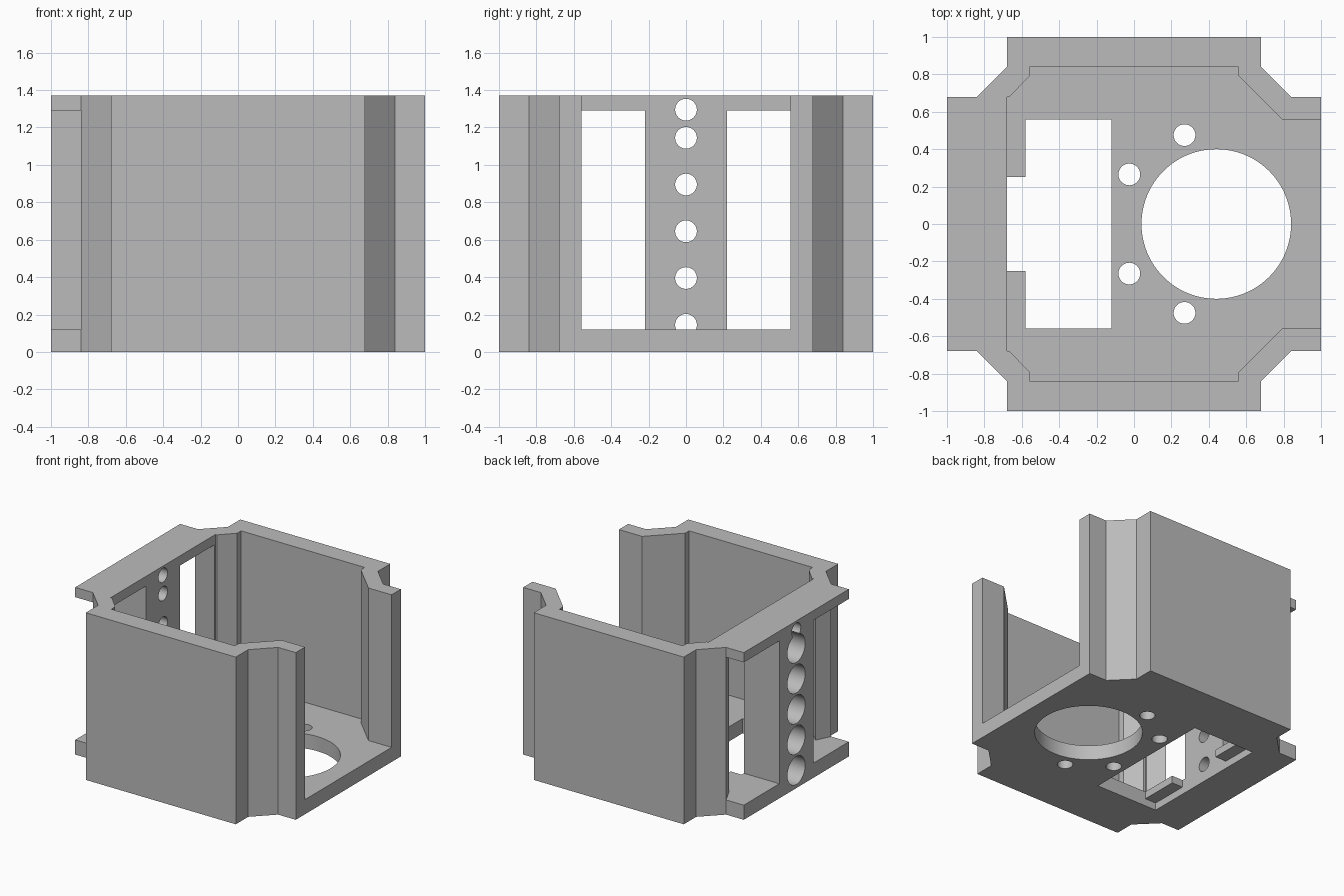
import bpy
import bmesh
from math import pi, radians
from mathutils import Matrix

if "Cube" in bpy.data.objects:
    bpy.data.objects.remove(bpy.data.objects["Cube"])

HEIGHT = 1.37
FLOOR = 0.12
RIM = 1.29
cutters = []


def mesh_object(name, bm):
    bmesh.ops.recalc_face_normals(bm, faces=bm.faces)
    mesh = bpy.data.meshes.new(name)
    bm.to_mesh(mesh)
    bm.free()
    obj = bpy.data.objects.new(name, mesh)
    bpy.context.collection.objects.link(obj)
    return obj


def prism(name, points, z0, z1):
    bm = bmesh.new()
    face = bm.faces.new([bm.verts.new((x, y, z0)) for x, y in points])
    top = bmesh.ops.extrude_face_region(bm, geom=[face])["geom"]
    bmesh.ops.translate(bm, vec=(0, 0, z1 - z0),
                        verts=[v for v in top if isinstance(v, bmesh.types.BMVert)])
    return mesh_object(name, bm)


def cut_prism(name, points, z0, z1):
    cutters.append(prism(name, points, z0, z1))


def cut_box(name, x0, x1, half_y, z0, z1):
    cut_prism(name, [(x0, -half_y), (x1, -half_y), (x1, half_y), (x0, half_y)], z0, z1)


def cut_cylinder(name, center, radius, depth, along_x=False, sides=48):
    bm = bmesh.new()
    matrix = Matrix.Translation(center)
    if along_x:
        matrix = matrix @ Matrix.Rotation(pi / 2, 4, "Y")
    bmesh.ops.create_cone(bm, cap_ends=True, segments=sides, radius1=radius,
                          radius2=radius, depth=depth, matrix=matrix)
    cutters.append(mesh_object(name, bm))


def mirrored(points):
    # Completes a half outline by reflecting it across y = 0
    return points + [(x, -y) for x, y in reversed(points)]


# Solid block with notched corners
body = prism("bracket_housing", mirrored([
    (-1, 0.68), (-0.84, 0.68), (-0.68, 0.84), (-0.68, 1),
    (0.68, 1), (0.68, 0.84), (0.84, 0.68), (1, 0.68)]), 0, HEIGHT)

# Main cavity, open at the top and on one side
cut_prism("cavity_cutter", mirrored([
    (-0.68, 0.68), (-0.665, 0.68), (-0.56, 0.79), (-0.56, 0.84),
    (0.56, 0.84), (0.56, 0.79), (0.79, 0.56), (1.2, 0.56)]), FLOOR, HEIGHT + 0.2)

# Tall windows either side of the drilled column
for side in (-1, 1):
    window = [(-1.2, 0.22), (-0.66, 0.22), (-0.66, 0.68), (-0.665, 0.68),
              (-0.78, 0.56), (-0.85, 0.70), (-1.2, 0.70)]
    cut_prism("window_cutter", [(x, y * side) for x, y in window], FLOOR, RIM)

# Floor slot with two thin retaining tabs
cut_box("slot_recess_cutter", -0.68, -0.12, 0.56, -0.1, 0.06)
cut_box("slot_cutter", -0.58, -0.12, 0.56, -0.1, 0.2)
cut_box("slot_gap_cutter", -0.68, -0.5, 0.25, -0.1, 0.2)

# Large round floor opening and its screw holes
cut_cylinder("round_opening_cutter", (0.44, 0, 0), 0.4, 0.6, sides=96)
for x, y in ((0.27, 0.475), (-0.025, 0.265)):
    for side in (-1, 1):
        cut_cylinder("screw_hole_cutter", (x, y * side, 0), 0.058, 0.6)

# Column holes, all but the top one counterbored from outside
for i in range(5):
    z = 0.145 + 0.25 * i
    cut_cylinder("column_hole_cutter", (-0.85, 0, z), 0.058, 0.5, True)
    cut_cylinder("counterbore_cutter", (-1, 0, z), 0.115, 0.4, True)
cut_cylinder("column_top_hole_cutter", (-0.85, 0, 1.295), 0.058, 0.5, True)

# Carve everything, then discard the cutters
for cutter in cutters:
    cutter.hide_render = True
    mod = body.modifiers.new(cutter.name, "BOOLEAN")
    mod.operation = "DIFFERENCE"
    mod.solver = "EXACT"
    mod.object = cutter
depsgraph = bpy.context.evaluated_depsgraph_get()
carved = bpy.data.meshes.new_from_object(body.evaluated_get(depsgraph))
body.modifiers.clear()
body.data = carved
for cutter in cutters:
    bpy.data.objects.remove(cutter)

# Plain grey finish
grey = bpy.data.materials.new("plain_grey")
grey.use_nodes = True
grey.diffuse_color = (0.5, 0.5, 0.5, 1)
grey.node_tree.nodes["Principled BSDF"].inputs["Base Color"].default_value = (0.5, 0.5, 0.5, 1)
body.data.materials.clear()
body.data.materials.append(grey)

bpy.ops.object.select_all(action="DESELECT")
body.select_set(True)
bpy.context.view_layer.objects.active = body
bpy.ops.object.shade_smooth_by_angle(angle=radians(30))
